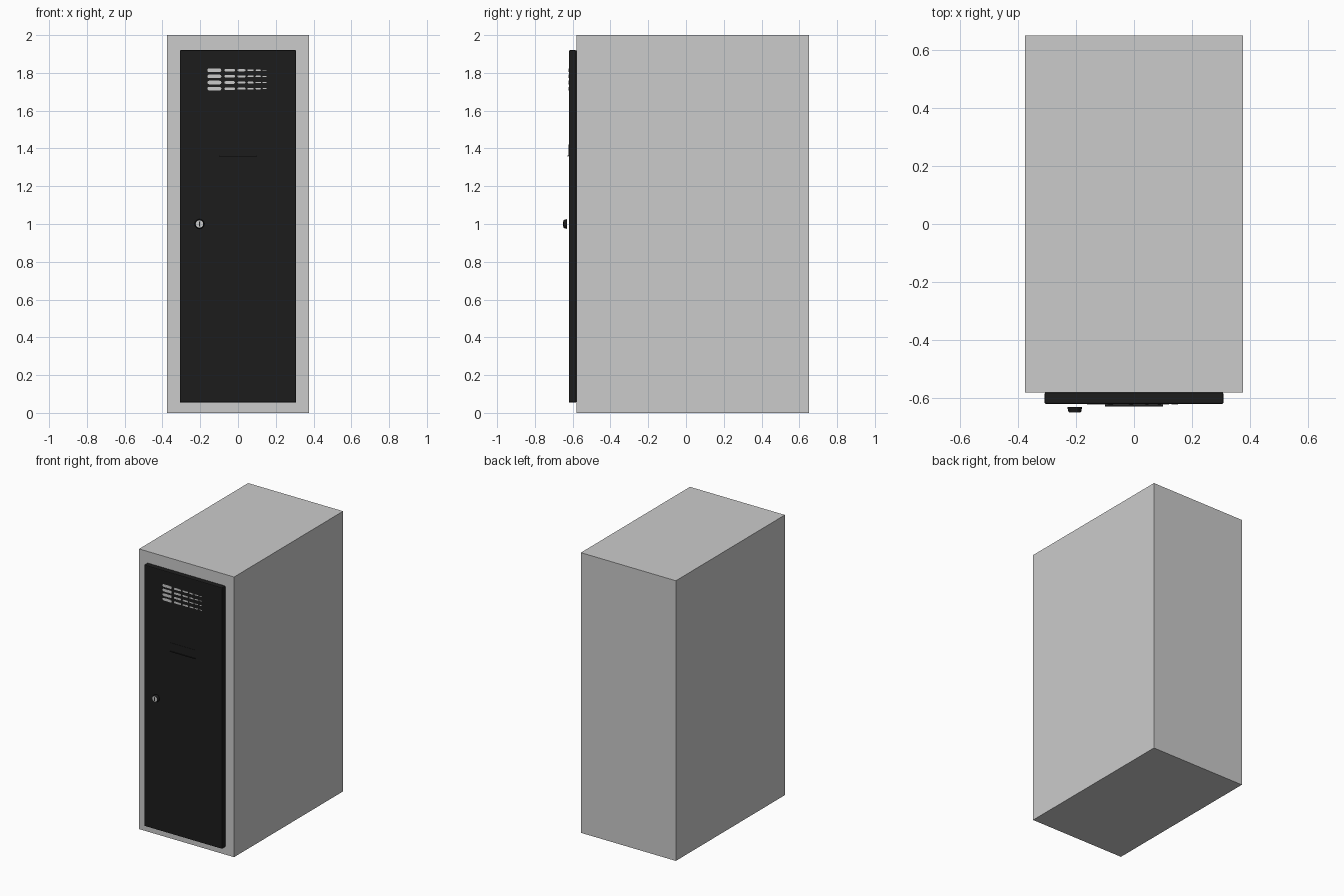
import bpy, bmesh, math

if "Cube" in bpy.data.objects:
    bpy.data.objects.remove(bpy.data.objects["Cube"])

black = bpy.data.materials.new("black_paint")
black.diffuse_color = (0.012, 0.012, 0.012, 1)
black.use_nodes = True
black.node_tree.nodes["Principled BSDF"].inputs["Base Color"].default_value = black.diffuse_color


def make(name, bm, mat=None):
    bmesh.ops.recalc_face_normals(bm, faces=bm.faces)
    me = bpy.data.meshes.new(name)
    bm.to_mesh(me)
    bm.free()
    ob = bpy.data.objects.new(name, me)
    bpy.context.collection.objects.link(ob)
    if mat:
        me.materials.append(mat)
    return ob


def box(name, lo, hi, mat=None, bevel=0):
    bm = bmesh.new()
    bmesh.ops.create_cube(bm, size=1)
    for v in bm.verts:
        v.co = [(a + b) / 2 + c * (b - a) for a, b, c in zip(lo, hi, v.co)]
    ob = make(name, bm, mat)
    if bevel:
        m = ob.modifiers.new("bevel", 'BEVEL')
        m.width, m.segments = bevel, 2
    return ob


def extrude_outline(bm, pts, y_back, y_front, front_scale=1, centre=(0, 0)):
    """Solid from an x-z outline, extruded along y, optionally tapering."""
    cx, cz = centre
    back = [bm.verts.new((x, y_back, z)) for x, z in pts]
    front = [bm.verts.new((cx + (x - cx) * front_scale, y_front,
                           cz + (z - cz) * front_scale)) for x, z in pts]
    bm.faces.new(back)
    bm.faces.new(front[::-1])
    n = len(pts)
    for i in range(n):
        j = (i + 1) % n
        bm.faces.new((back[i], front[i], front[j], back[j]))


def circle(cx, cz, r, n=32):
    return [(cx + r * math.cos(2 * math.pi * i / n),
             cz + r * math.sin(2 * math.pi * i / n)) for i in range(n)]


def slot(x0, x1, z, h, n=6):
    """Horizontal slot with round ends."""
    r = h / 2
    pts = []
    for cx, start in ((x1 - r, -math.pi / 2), (x0 + r, math.pi / 2)):
        for i in range(n + 1):
            a = start + math.pi * i / n
            pts.append((cx + r * math.cos(a), z + r * math.sin(a)))
    return pts


# Cabinet and door
box("cabinet_body", (-0.375, -0.58, 0), (0.375, 0.65, 2))
box("door", (-0.308, -0.62, 0.055), (0.308, -0.58, 1.92), black, 0.005)

# Vent slots, shrinking towards the right
columns = [(-0.162, -0.088, 0.019), (-0.072, -0.016, 0.014),
           (-0.003, 0.040, 0.011), (0.050, 0.083, 0.009),
           (0.093, 0.121, 0.007), (0.130, 0.151, 0.005)]
bm = bmesh.new()
for row in range(4):
    for x0, x1, h in columns:
        extrude_outline(bm, slot(x0, x1, 1.814 - 0.0325 * row, h), -0.619, -0.621)
make("vent_slots", bm)

# Label holder: thin plate with a lip along the bottom
box("label_plate", (-0.1, -0.622, 1.36), (0.1, -0.619, 1.42), black)
box("label_lip", (-0.1, -0.628, 1.358), (0.1, -0.622, 1.362), black)

# Lock: tapered collar, bright face and key slot
C = (-0.204, 1.0)
bm = bmesh.new()
extrude_outline(bm, circle(*C, 0.026), -0.63, -0.648, 0.83, C)
collar = make("lock_collar", bm, black)
bm = bmesh.new()
extrude_outline(bm, circle(*C, 0.02), -0.647, -0.649)
make("lock_face", bm)
box("key_slot", (C[0] - 0.003, -0.65, 0.987), (C[0] + 0.003, -0.648, 1.013), black)

bpy.ops.object.select_all(action='DESELECT')
collar.select_set(True)
bpy.context.view_layer.objects.active = collar
bpy.ops.object.shade_smooth_by_angle()
